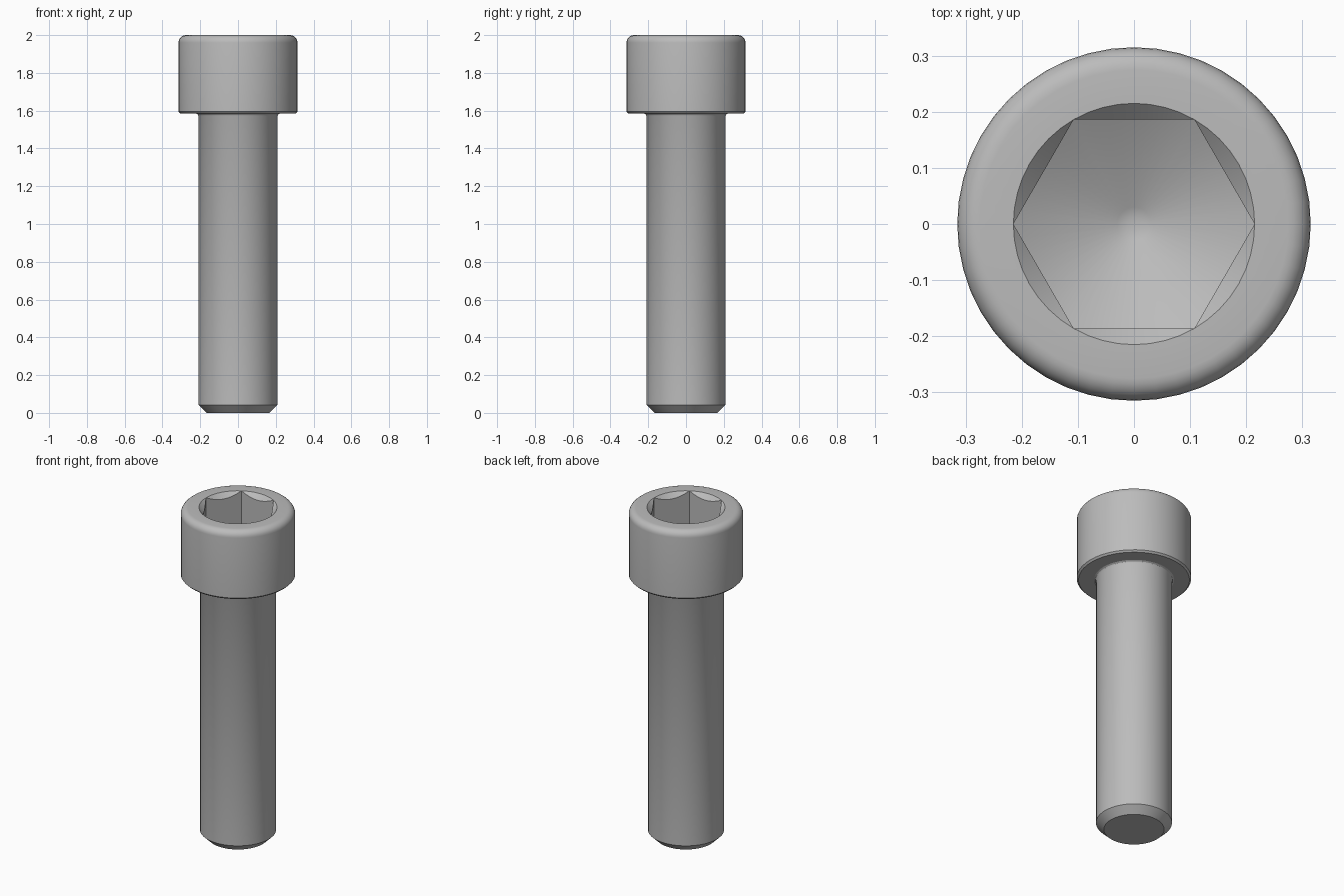
import bpy, bmesh, math

SIDES = 48
TAU = 2 * math.pi

default = bpy.data.objects.get("Cube")
if default:
    bpy.data.objects.remove(default, do_unlink=True)

steel = bpy.data.materials.new("grey steel")
steel.use_nodes = True
GREY = (0.5, 0.5, 0.5, 1)
steel.diffuse_color = GREY
steel.node_tree.nodes["Principled BSDF"].inputs["Base Color"].default_value = GREY


def circle(radius, z):
    return lambda a: (radius, z)


def loft(name, rings, cap_start=False, cap_end=False):
    """Skin a stack of rings, each giving radius and height at an angle."""
    bm = bmesh.new()
    loops = []
    for ring in rings:
        loop = []
        for i in range(SIDES):
            a = TAU * i / SIDES
            r, z = ring(a)
            loop.append(bm.verts.new((r * math.cos(a), r * math.sin(a), z)))
        loops.append(loop)
    for low, high in zip(loops, loops[1:]):
        for i in range(SIDES):
            j = (i + 1) % SIDES
            bm.faces.new((low[i], low[j], high[j], high[i]))
    if cap_start:
        bm.faces.new(loops[0][::-1])
    if cap_end:
        bm.faces.new(loops[-1])
    bmesh.ops.remove_doubles(bm, verts=bm.verts, dist=0.0001)
    mesh = bpy.data.meshes.new(name)
    bm.to_mesh(mesh)
    bm.free()
    mesh.materials.append(steel)
    obj = bpy.data.objects.new(name, mesh)
    bpy.context.collection.objects.link(obj)
    bpy.ops.object.select_all(action="DESELECT")
    obj.select_set(True)
    bpy.context.view_layer.objects.active = obj
    bpy.ops.object.shade_smooth_by_angle(angle=math.radians(30))
    return obj


# Hexagonal socket: countersunk rim, flat walls, drilled conical floor
RIM, TOP, FLOOR = 0.215, 2.0, 1.78


def hex_radius(a):
    sector = math.pi / 3
    return RIM * math.cos(sector / 2) / math.cos(a % sector - sector / 2)


def hex_top(a):
    r = hex_radius(a)
    return r, TOP - (RIM - r)


def hex_bottom(a):
    r = hex_radius(a)
    return r, FLOOR - (RIM - r) * 0.55


# Head: chamfered underside, straight side, rounded top edge
HEAD, SHANK, FILLET = 0.315, 0.209, 0.04
head_rings = [circle(SHANK - 0.01, 1.585), circle(HEAD - 0.01, 1.585),
              circle(HEAD, 1.595)]
for step in range(7):
    t = math.pi / 2 * step / 6
    head_rings.append(circle(HEAD - FILLET + FILLET * math.cos(t),
                             TOP - FILLET + FILLET * math.sin(t)))
head_rings += [circle(RIM, TOP), hex_top, hex_bottom,
               circle(0.03, FLOOR - 0.102), circle(0.012, FLOOR - 0.106)]
loft("head", head_rings, cap_end=True)

# Shank: chamfered tip and small flare under the head
loft("shank", [circle(0.166, 0), circle(SHANK, 0.042), circle(SHANK, 1.572),
               circle(SHANK + 0.004, 1.58), circle(SHANK + 0.012, 1.585)],
     cap_start=True)
